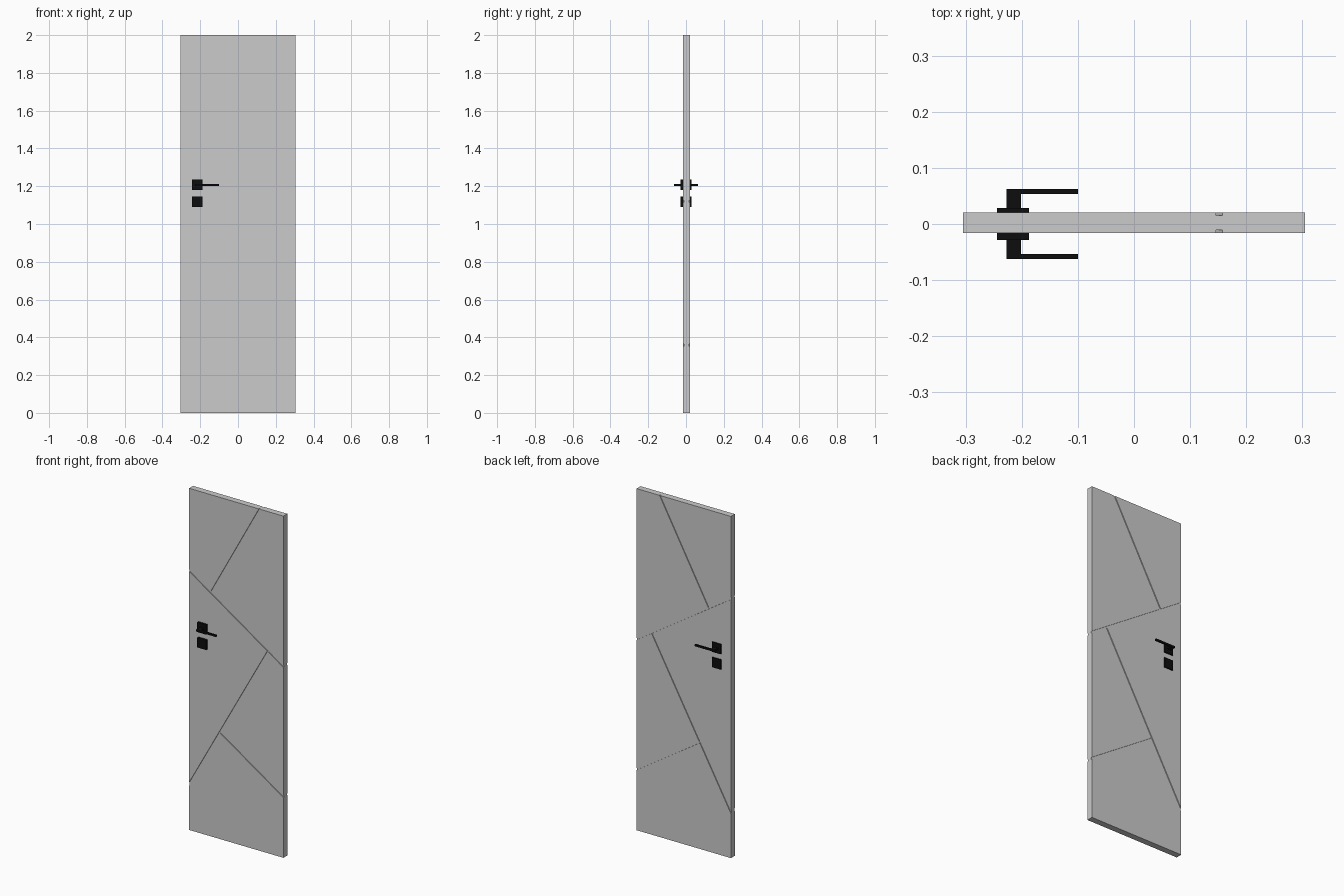
import bpy, math
from mathutils import Matrix, Vector

if "Cube" in bpy.data.objects:
    bpy.data.objects.remove(bpy.data.objects["Cube"])


def material(name, v):
    m = bpy.data.materials.new(name)
    m.diffuse_color = (v, v, v, 1)
    m.use_nodes = True
    m.node_tree.nodes["Principled BSDF"].inputs["Base Color"].default_value = m.diffuse_color
    return m


GREY = material("door grey", 0.6)
BLACK = material("handle black", 0.004)


def box(name, lo, hi, mat):
    """Axis-aligned box between two corners."""
    lo, hi = Vector(lo), Vector(hi)
    bpy.ops.mesh.primitive_cube_add(size=1)
    ob = bpy.context.object
    ob.name = name
    ob.data.transform(Matrix.Translation((lo + hi) / 2) @ Matrix.Diagonal((*(hi - lo), 1)))
    ob.data.materials.append(mat)
    return ob


# Door slab
W, FRONT, BACK = 0.305, -0.016, 0.0205
door = box("door_slab", (-W, FRONT, 0), (W, BACK, 2), GREY)

# Decorative grooves, identical on both faces: start, end (x, z), overshoot at start and end
GROOVE, DEPTH = 0.0095, 0.005
lines = [
    ((-W, 1.519), (W, 1.12), 0.03, 0.03),
    ((0.152, 2.0), (-0.164, 1.427), 0.03, 0),
    ((-W, 0.27), (0.207, 1.184), 0.03, 0),
    ((W, 0.358), (-0.106, 0.627), 0.03, 0),
]
for i, (a, b, ea, eb) in enumerate(lines):
    a, b = Vector((a[0], 0, a[1])), Vector((b[0], 0, b[1]))
    d = (b - a).normalized()
    a, b = a - d * ea, b + d * eb
    turn = Matrix.Translation((a + b) / 2) @ Matrix.Rotation(-math.atan2(d.z, d.x), 4, 'Y')
    half = (b - a).length / 2
    depth = DEPTH + i * 0.00004
    for side, y0, y1 in (("front", FRONT - 0.02, FRONT + depth), ("back", BACK - depth, BACK + 0.02)):
        cutter = box("groove_cutter", (-half, y0, -GROOVE / 2), (half, y1, GROOVE / 2), GREY)
        cutter.data.transform(turn)
        mod = door.modifiers.new("groove", 'BOOLEAN')
        mod.operation, mod.solver, mod.object = 'DIFFERENCE', 'EXACT', cutter
        bpy.context.view_layer.objects.active = door
        bpy.ops.object.modifier_apply(modifier=mod.name)
        bpy.data.objects.remove(cutter)

# Handle sets on both faces: handle plate, lock plate, neck and lever
for side, s, face in (("front", -1, FRONT), ("back", 1, BACK)):
    def part(name, x0, x1, ya, yb, z, h):
        y0, y1 = sorted((ya, yb))
        box(f"{side}_{name}", (x0, y0, z - h / 2), (x1, y1, z + h / 2), BLACK)

    part("handle_plate", -0.244, -0.187, face, s * 0.0285, 1.208, 0.057)
    part("lock_plate", -0.244, -0.187, face, s * 0.0285, 1.118, 0.057)
    part("handle_neck", -0.227, -0.201, s * 0.0285, s * 0.0625, 1.207, 0.011)
    part("lever", -0.201, -0.1, s * 0.0535, s * 0.0625, 1.207, 0.011)
